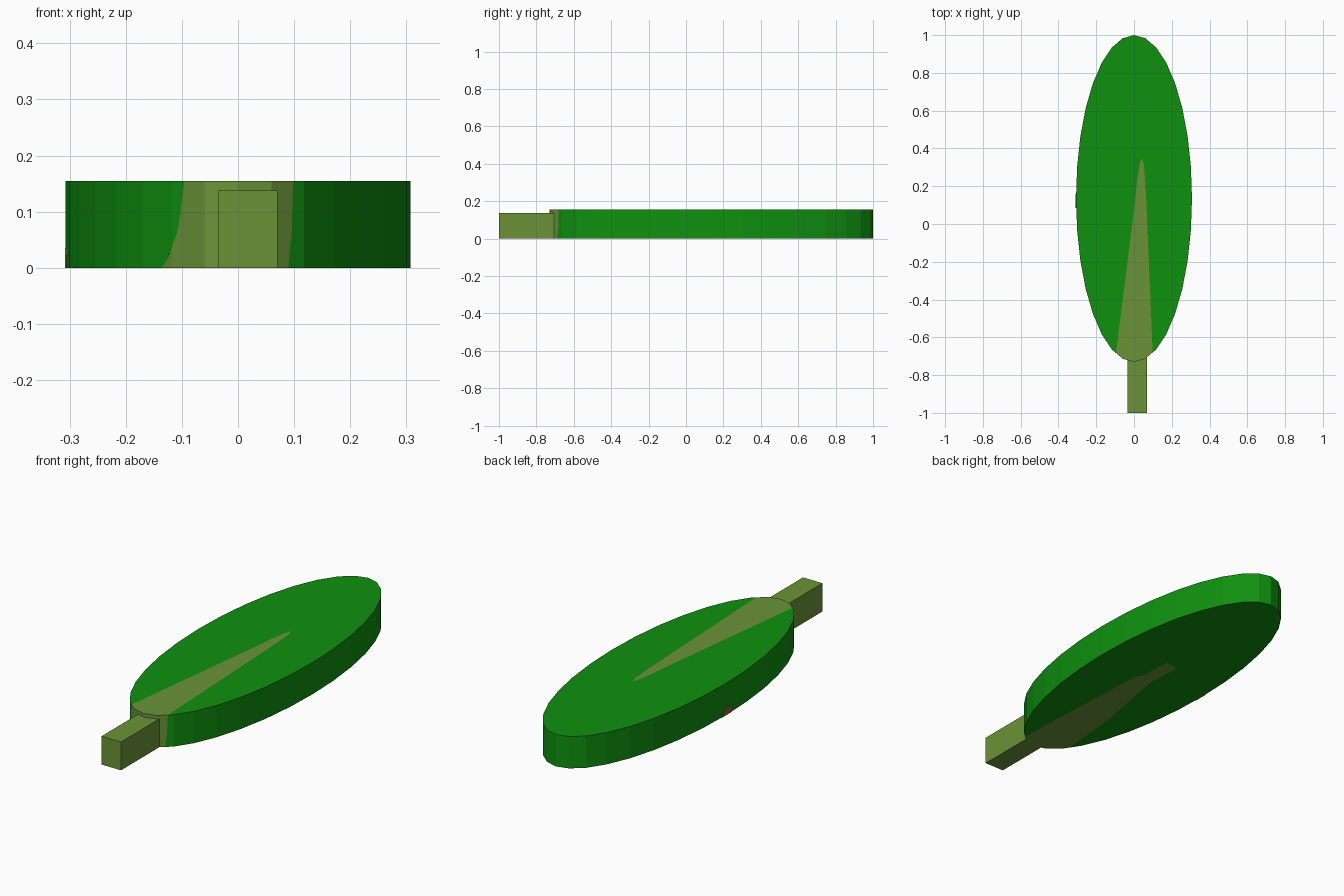
import bpy
import bmesh
from math import sin, cos, tau

if "Cube" in bpy.data.objects:
    bpy.data.objects.remove(bpy.data.objects["Cube"], do_unlink=True)

THICK = 0.155


def material(name, rgb):
    m = bpy.data.materials.new(name)
    m.use_nodes = True
    m.diffuse_color = (*rgb, 1)
    m.node_tree.nodes["Principled BSDF"].inputs["Base Color"].default_value = (*rgb, 1)
    return m


green = material("leaf green", (0.0048, 0.28, 0.0048))
olive = material("stem olive", (0.145, 0.29, 0.039))
brown = material("spot brown", (0.24, 0.13, 0.04))


def loft(name, rings, mat, helper=False):
    """Closed solid through rings of equal point count."""
    bm = bmesh.new()
    loops = [[bm.verts.new(p) for p in ring] for ring in rings]
    n = len(loops[0])
    for a, b in zip(loops, loops[1:]):
        for i in range(n):
            j = (i + 1) % n
            bm.faces.new((a[i], a[j], b[j], b[i]))
    bm.faces.new(loops[0])
    bm.faces.new(loops[-1])
    bmesh.ops.recalc_face_normals(bm, faces=bm.faces)
    mesh = bpy.data.meshes.new(name)
    bm.to_mesh(mesh)
    bm.free()
    mesh.materials.append(mat)
    ob = bpy.data.objects.new(name, mesh)
    bpy.context.collection.objects.link(ob)
    ob.hide_render = helper
    ob.hide_viewport = helper
    return ob


def boolean(ob, other, operation):
    mod = ob.modifiers.new(operation.lower(), "BOOLEAN")
    mod.operation = operation
    mod.solver = "EXACT"
    mod.object = other


# Oval leaf plate
oval = [(0.307 * sin(tau * i / 32), 0.135 + 0.865 * cos(tau * i / 32)) for i in range(32)]
leaf_rings = [[(x, y, z) for x, y in oval] for z in (0, THICK)]
leaf = loft("leaf", leaf_rings, green)
leaf_blank = loft("leaf_blank", leaf_rings, green, helper=True)

# Tapering midrib, with a different outline on the top and the underside
top = [(-.123, -.9), (.003, .1), (.018, .24), (.032, .33), (.042, .345),
       (.052, .32), (.06, .22), (.067, .08), (.108, -.9)]
under = [(-.16, -.9), (-.108, -.31), (-.053, -.026), (-.035, .1), (-.046, .257),
         (.025, .27), (.03, .116), (.053, .074), (.1, -.9)]


def blend(t, z):
    return [(a + (c - a) * t, b + (d - b) * t, z) for (a, b), (c, d) in zip(under, top)]


rib_rings = [blend(0, -.05), blend(0, 0), blend(.65, .06), blend(1, THICK), blend(1, .2)]
midrib = loft("midrib", rib_rings, olive)
midrib_cutter = loft("midrib_cutter", rib_rings, olive, helper=True)
boolean(midrib, leaf_blank, "INTERSECT")
boolean(leaf, midrib_cutter, "DIFFERENCE")

# Square stem
profile = [(-.035, 0), (.07, 0), (.07, .138), (-.035, .138)]
loft("stem", [[(x, y, z) for x, z in profile] for y in (-1, -.7)], olive)

# Small spot low on the right edge
spot = [(.085, 0), (.085, .015), (.105, .035), (.135, .035), (.155, .02), (.16, 0)]
loft("edge_spot", [[(x, y, z) for y, z in spot] for x in (-.3085, -.302)], brown)
